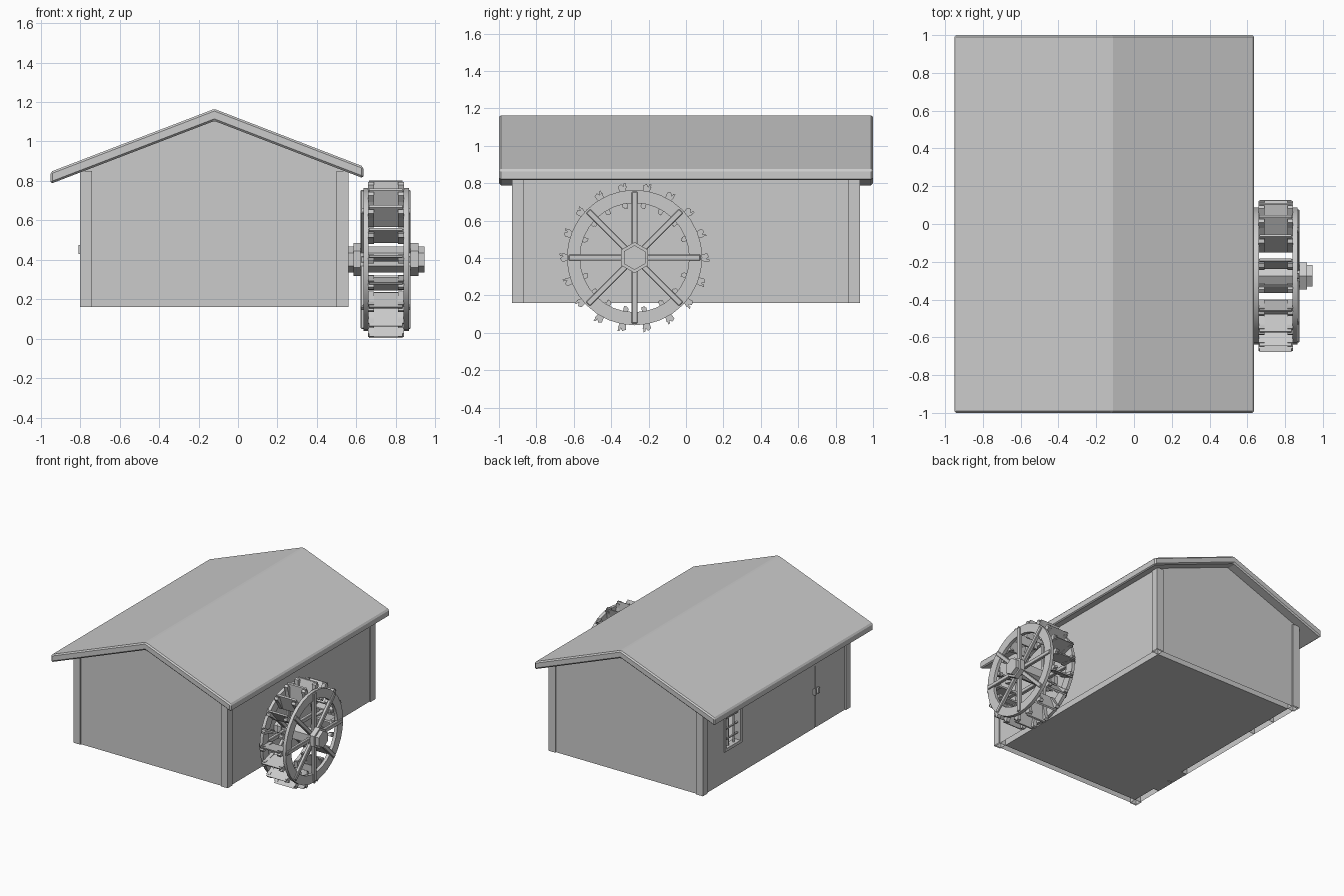
import bpy, bmesh, math
from mathutils import Matrix, Vector

if "Cube" in bpy.data.objects:
    bpy.data.objects.remove(bpy.data.objects["Cube"])


def finish(name, bm, bevel=0.0, smooth=False, open_below=None):
    bmesh.ops.recalc_face_normals(bm, faces=bm.faces)
    if open_below is not None:  # leave the underside hollow
        low = [f for f in bm.faces if f.calc_center_median().z < open_below]
        bmesh.ops.delete(bm, geom=low, context='FACES_ONLY')
    me = bpy.data.meshes.new(name)
    bm.to_mesh(me)
    bm.free()
    ob = bpy.data.objects.new(name, me)
    bpy.context.collection.objects.link(ob)
    if bevel:
        m = ob.modifiers.new("edge", 'BEVEL')
        m.width, m.segments, m.limit_method = bevel, 1, 'ANGLE'
    if smooth:
        bpy.context.view_layer.objects.active = ob
        ob.select_set(True)
        bpy.ops.object.shade_smooth_by_angle()
        ob.select_set(False)
    return ob


def add_box(bm, x0, x1, y0, y1, z0, z1, mat=Matrix()):
    m = mat @ Matrix.Translation(((x0 + x1) / 2, (y0 + y1) / 2, (z0 + z1) / 2)) \
        @ Matrix.Diagonal((x1 - x0, y1 - y0, z1 - z0, 1))
    bmesh.ops.create_cube(bm, size=1, matrix=m)


def boxes(name, items, open_below=None):
    bm = bmesh.new()
    for it in items:
        add_box(bm, *it)
    return finish(name, bm, open_below=open_below)


def add_prism(bm, pts, axis, a, b, mat=Matrix()):
    # extrude a 2D profile along x (points are y,z) or y (points are x,z)
    def co(p, d):
        return mat @ Vector((d, p[0], p[1]) if axis == 'x' else (p[0], d, p[1]))
    lo = [bm.verts.new(co(p, a)) for p in pts]
    hi = [bm.verts.new(co(p, b)) for p in pts]
    n = len(pts)
    bm.faces.new(lo)
    bm.faces.new(hi[::-1])
    for i in range(n):
        j = (i + 1) % n
        bm.faces.new((lo[i], lo[j], hi[j], hi[i]))


# --- House -----------------------------------------------------------------
XL, XR, Y, Z0, RX = -0.79, 0.55, 0.92, 0.16, -0.12
T, TOP, APEX, CUT = 0.05, 0.845, 1.11, 0.165
gable = [(XL, Z0), (XR, Z0), (XR, 0.85), (RX, APEX), (XL, 0.85)]
for name, s in (("front_wall", -1), ("back_wall", 1)):
    bm = bmesh.new()
    add_prism(bm, gable, 'y', s * Y, s * (Y - T))
    finish(name, bm, open_below=CUT)
YI = Y - T
boxes("right_wall", [(XR - T, XR, -YI, YI, Z0, TOP)], CUT)

# left wall with door and window openings
D0, D1, DT = -0.66, -0.34, 0.65
W0, W1, WB, WT = 0.43, 0.65, 0.40, 0.73
XI = XL + T
boxes("left_wall", [
    (XL, XI, -YI, D0, Z0, TOP), (XL, XI, D0, D1, DT, TOP),
    (XL, XI, D1, W0, Z0, TOP), (XL, XI, W0, W1, Z0, WB),
    (XL, XI, W0, W1, WT, TOP), (XL, XI, W1, YI, Z0, TOP)], CUT)
boxes("floor", [(XI, XR - T, -YI, YI, Z0, Z0 + 0.012)])

# corner posts
posts = []
for x0, x1 in ((-0.80, -0.74), (0.50, 0.56)):
    for s in (-1, 1):
        ys = sorted((s * 0.93, s * 0.87))
        posts.append((x0, x1, ys[0], ys[1], Z0, 0.85))
boxes("corner_posts", posts, CUT)

# double door and handles
dm = (D0 + D1) / 2
boxes("double_door", [(XL, XI, D0, dm - 0.004, Z0, DT),
                      (XL, XI, dm + 0.004, D1, Z0, DT)])
boxes("door_handles", [(-0.81, XL + 0.002, dm + s * 0.022 - 0.008, dm + s * 0.022 + 0.008,
                        0.43, 0.475) for s in (-1, 1)])

# window frame and glazing bars
f, XO = 0.024, XL - 0.007
win = [(XO, XI, W0, W0 + f, WB, WT), (XO, XI, W1 - f, W1, WB, WT),
       (XO, XI, W0, W1, WB, WB + f), (XO, XI, W0, W1, WT - f, WT)]
for i in (1, 2):
    y = W0 + (W1 - W0) * i / 3
    win.append((XL + 0.012, XL + 0.026, y - 0.004, y + 0.004, WB, WT))
for i in (1, 2, 3):
    z = WB + (WT - WB) * i / 4
    win.append((XL + 0.012, XL + 0.026, W0, W1, z - 0.004, z + 0.004))
boxes("window_frame", win)

# roof
bm = bmesh.new()
add_prism(bm, [(-0.951, 0.785), (RX, 1.104), (0.636, 0.813), (0.636, 0.873),
               (RX, 1.165), (-0.951, 0.846)], 'y', -1.0, 1.0)
finish("roof", bm, 0.01)

# --- Water wheel -------------------------------------------------------------
CY, CZ = -0.275, 0.402


def spin(a):
    return Matrix.Translation((0, CY, CZ)) @ Matrix.Rotation(a, 4, 'X')


# rims
def ring(name, x0, x1, r0, r1, n=32):
    bm = bmesh.new()
    loops = []
    for i in range(n):
        a = 2 * math.pi * i / n
        c, s = math.cos(a), math.sin(a)
        loops.append([bm.verts.new((x, CY + r * c, CZ + r * s))
                      for x, r in ((x0, r0), (x1, r0), (x1, r1), (x0, r1))])
    for i in range(n):
        p, q = loops[i], loops[(i + 1) % n]
        for k in range(4):
            m = (k + 1) % 4
            bm.faces.new((p[k], p[m], q[m], q[k]))
    finish(name, bm, smooth=True)


ring("inner_rim", 0.636, 0.662, 0.292, 0.362)
ring("outer_rim", 0.840, 0.866, 0.292, 0.362)

# spokes
bm = bmesh.new()
for x0, x1 in ((0.622, 0.650), (0.850, 0.876)):
    for i in range(8):
        add_box(bm, x0, x1, -0.016, 0.016, 0.04, 0.352, spin(i * math.pi / 4))
finish("spokes", bm, 0.004)

# hexagonal axle and hubs
bm = bmesh.new()
for r, a, b in ((0.066, 0.54, 0.945), (0.083, 0.585, 0.622), (0.083, 0.876, 0.915)):
    pts = [(r * math.cos(math.radians(30 + 60 * i)), r * math.sin(math.radians(30 + 60 * i)))
           for i in range(6)]
    add_prism(bm, pts, 'x', a, b, spin(0))
finish("axle_and_hubs", bm)

# paddles: a slanted plank held between two forked brackets
bm = bmesh.new()
plank = [(-0.010, 0.268), (0.002, 0.264), (0.022, 0.402), (0.010, 0.399)]
fork = [(-0.016, 0.275), (0.010, 0.265), (0.014, 0.35), (0.024, 0.385), (0.008, 0.382),
        (-0.004, 0.398), (-0.022, 0.388), (-0.016, 0.345)]
for i in range(18):
    m = spin(math.radians(20 * i + 10))
    add_prism(bm, plank, 'x', 0.665, 0.835, m)
    for x0, x1 in ((0.660, 0.690), (0.812, 0.842)):
        add_prism(bm, fork, 'x', x0, x1, m)
finish("paddles", bm)
